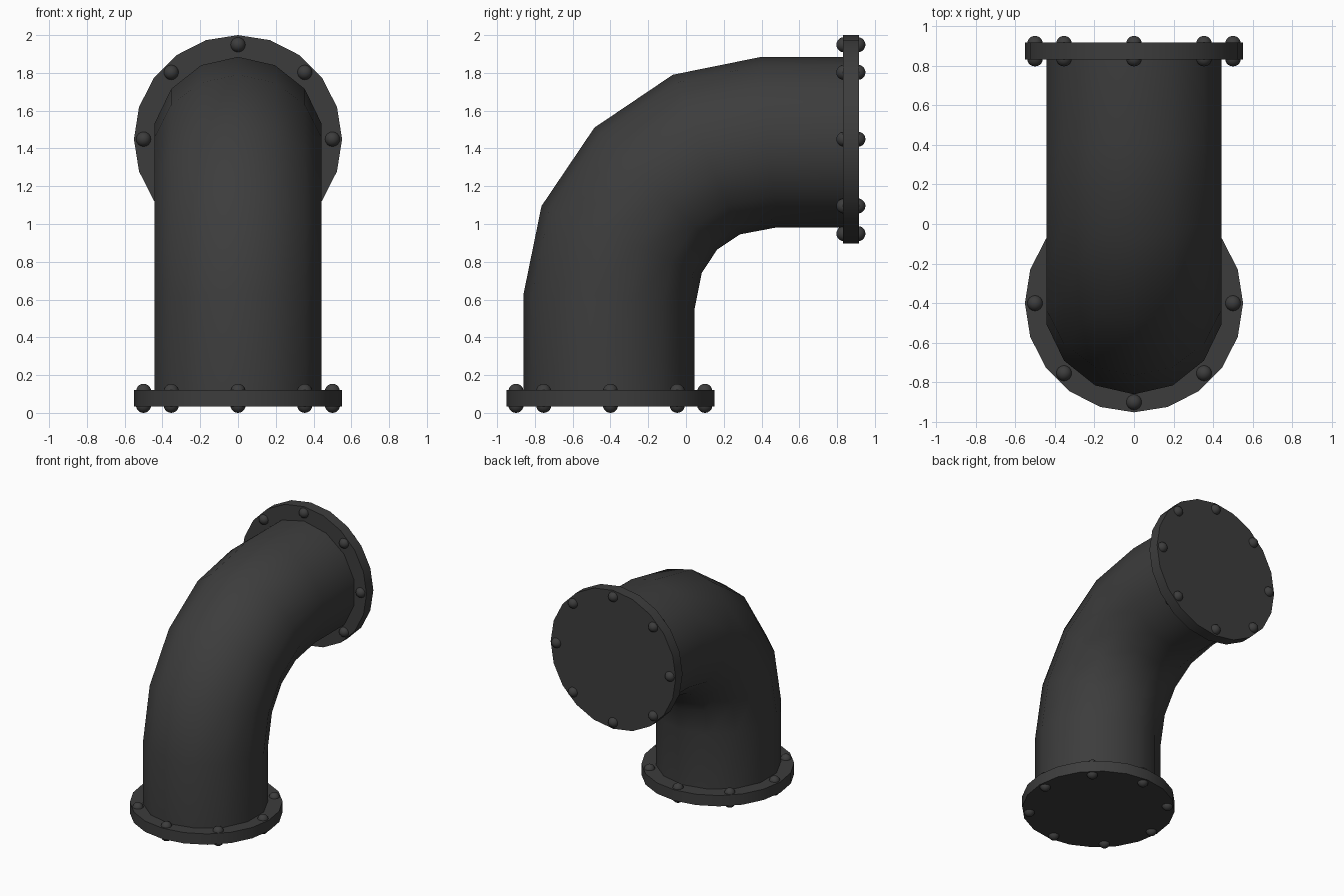
import bpy, bmesh
from math import sin, cos, tau, radians
from mathutils import Matrix, Vector

if "Cube" in bpy.data.objects:
    bpy.data.objects.remove(bpy.data.objects["Cube"])

iron = bpy.data.materials.new("dark iron")
iron.use_nodes = True
iron.diffuse_color = (0.046, 0.046, 0.046, 1)
iron.node_tree.nodes["Principled BSDF"].inputs["Base Color"].default_value = iron.diffuse_color


def add_object(name, bm, angle):
    bmesh.ops.recalc_face_normals(bm, faces=bm.faces)
    mesh = bpy.data.meshes.new(name)
    bm.to_mesh(mesh)
    bm.free()
    mesh.materials.append(iron)
    obj = bpy.data.objects.new(name, mesh)
    bpy.context.collection.objects.link(obj)
    bpy.ops.object.select_all(action="DESELECT")
    obj.select_set(True)
    bpy.context.view_layer.objects.active = obj
    bpy.ops.object.shade_smooth_by_angle(angle=radians(angle))
    return obj


# Elbow pipe: a 14-sided ring swept through paired outer and inner bend points (y, z)
PIPE_RADIUS, SIDES = 0.4525, 14
outer = [(-0.86, 0.08), (-0.86, 0.63), (-0.765, 1.095), (-0.485, 1.51),
         (-0.07, 1.79), (0.40, 1.885), (0.87, 1.885)]
inner = [(0.045, 0.08), (0.045, 0.55), (0.083, 0.74), (0.165, 0.865),
         (0.285, 0.945), (0.48, 0.982), (0.87, 0.982)]
bm = bmesh.new()
rings = []
for o, i in zip(outer, inner):
    o, i = Vector((0, *o)), Vector((0, *i))
    mid, arm = (o + i) / 2, (o - i) / 2
    rings.append([bm.verts.new(mid + arm * cos(tau * k / SIDES)
                               + Vector((PIPE_RADIUS * sin(tau * k / SIDES), 0, 0)))
                  for k in range(SIDES)])
for a, b in zip(rings, rings[1:]):
    for k in range(SIDES):
        n = (k + 1) % SIDES
        bm.faces.new((a[k], a[n], b[n], b[k]))
add_object("elbow_pipe", bm, 60)


# Flanges: 20-sided closed discs, each with eight round bolt heads per face
def add_flange(prefix, placement):
    disc = bmesh.new()
    bmesh.ops.create_cone(disc, cap_ends=True, segments=20, radius1=0.551,
                          radius2=0.551, depth=0.086, matrix=placement)
    add_object(prefix + "_flange", disc, 30)

    bolts = bmesh.new()
    for k in range(8):
        spin = Matrix.Rotation(tau * k / 8, 4, "Z")
        for side in (-1, 1):
            spot = Matrix.Translation((0.5, 0, side * 0.037))
            bmesh.ops.create_uvsphere(bolts, u_segments=16, v_segments=10,
                                      radius=0.04, matrix=placement @ spin @ spot)
    add_object(prefix + "_bolts", bolts, 60)


add_flange("bottom", Matrix.Translation((0, -0.4, 0.077)))
add_flange("back", Matrix.Translation((0, 0.873, 1.449)) @ Matrix.Rotation(radians(90), 4, "X"))
